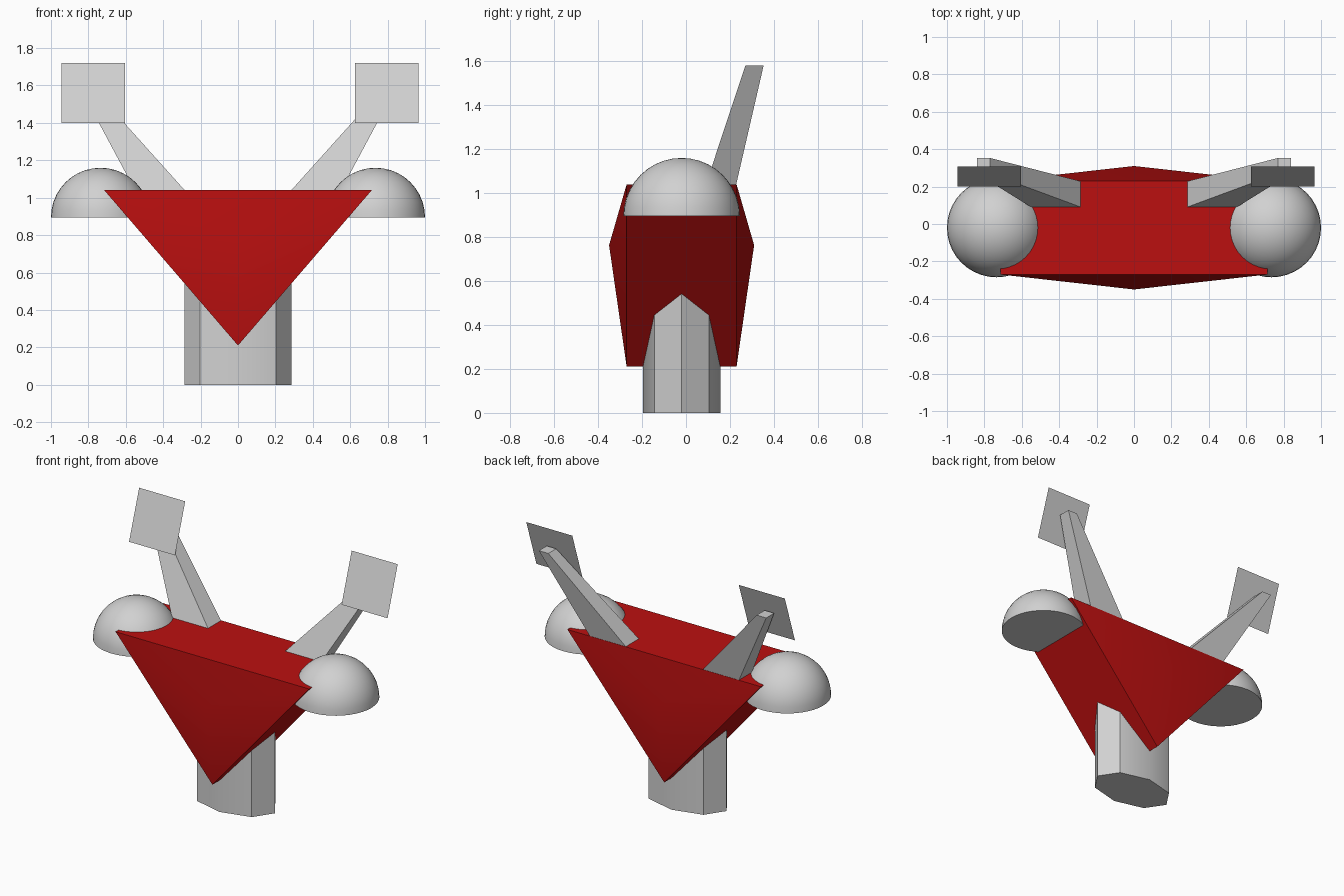
import bpy, bmesh, math
from mathutils import Matrix

cube = bpy.data.objects.get("Cube")
if cube:
    bpy.data.objects.remove(cube, do_unlink=True)

MID_Y = -0.02  # depth centre of body, leg and domes


def material(name, rgb):
    m = bpy.data.materials.new(name)
    m.use_nodes = True
    m.diffuse_color = (*rgb, 1)
    m.node_tree.nodes["Principled BSDF"].inputs["Base Color"].default_value = (*rgb, 1)
    return m


RED = material("red", (0.5, 0.005, 0.005))
GREY = material("grey", (0.64, 0.64, 0.64))


def finish(name, bm, mat, fix_normals=True):
    if fix_normals:
        bmesh.ops.recalc_face_normals(bm, faces=bm.faces)
    mesh = bpy.data.meshes.new(name)
    bm.to_mesh(mesh)
    bm.free()
    mesh.materials.append(mat)
    ob = bpy.data.objects.new(name, mesh)
    bpy.context.collection.objects.link(ob)
    bpy.ops.object.select_all(action='DESELECT')
    ob.select_set(True)
    bpy.context.view_layer.objects.active = ob
    bpy.ops.object.shade_smooth_by_angle(angle=math.radians(30))
    return ob


def loft(bm, lower, upper):
    """Join two matching rings with quads; return both rings."""
    a = [bm.verts.new(p) for p in lower]
    b = [bm.verts.new(p) for p in upper]
    n = len(a)
    for i in range(n):
        j = (i + 1) % n
        bm.faces.new((a[i], a[j], b[j], b[i]))
    return a, b


# Body: triangular prism with a shallow pyramid on its front and back
bm = bmesh.new()
triangle = [(-0.715, 1.04), (0.715, 1.04), (0, 0.21)]
rings = loft(bm, [(x, -0.27, z) for x, z in triangle],
             [(x, 0.23, z) for x, z in triangle])
for ring, tip_y in zip(rings, (-0.35, 0.31)):
    tip = bm.verts.new((0, tip_y, 0.763))
    for i in range(3):
        bm.faces.new((ring[i], ring[(i + 1) % 3], tip))
finish("body", bm, RED)

# Leg: flattened eight-sided column
bm = bmesh.new()
bmesh.ops.create_cone(bm, cap_ends=True, segments=8, radius1=1, radius2=1, depth=0.8,
                      matrix=Matrix.Translation((0, MID_Y, 0.4))
                      @ Matrix.Diagonal((0.286, 0.176, 1, 1)))
# keep a vertex on each axis
if not any(abs(v.co.x) < 1e-4 for v in bm.verts):
    bmesh.ops.rotate(bm, verts=bm.verts, cent=(0, MID_Y, 0),
                     matrix=Matrix.Rotation(math.pi / 8, 3, 'Z'))
finish("leg", bm, GREY)


def rect(x0, x1, y0, y1, z, side):
    return [(side * x, y, z) for x, y in ((x0, y0), (x1, y0), (x1, y1), (x0, y1))]


for side, label in ((1, "left"), (-1, "right")):
    # Shoulder dome: closed upper half of a sphere
    bm = bmesh.new()
    bmesh.ops.create_uvsphere(bm, u_segments=40, v_segments=20, radius=0.265)
    cut = bmesh.ops.bisect_plane(bm, geom=bm.verts[:] + bm.edges[:] + bm.faces[:], dist=1e-4,
                                 plane_co=(0, 0, 0), plane_no=(0, 0, 1), clear_inner=True)
    bmesh.ops.holes_fill(bm, edges=[e for e in bm.edges if e.is_boundary], sides=0)
    bmesh.ops.translate(bm, verts=bm.verts, vec=(side * 0.735, MID_Y, 0.895))
    finish(label + "_shoulder_dome", bm, GREY)

    # Tapered arm leaning outwards and backwards
    bm = bmesh.new()
    a, b = loft(bm, rect(0.283, 0.55, 0.09, 0.228, 1.038, side),
                rect(0.77, 0.84, 0.27, 0.353, 1.58, side))
    bm.faces.new(a)
    bm.faces.new(b)
    finish(label + "_arm", bm, GREY)

    # Flat hand panel, a single sheet tilted back with the arm
    bm = bmesh.new()
    cx = 0.795 if side > 0 else -0.775
    corners = [(cx - 0.17, 0.2, 1.4), (cx + 0.17, 0.2, 1.4),
               (cx + 0.17, 0.307, 1.72), (cx - 0.17, 0.307, 1.72)]
    bm.faces.new([bm.verts.new(p) for p in corners])
    finish(label + "_hand_panel", bm, GREY, fix_normals=False)
